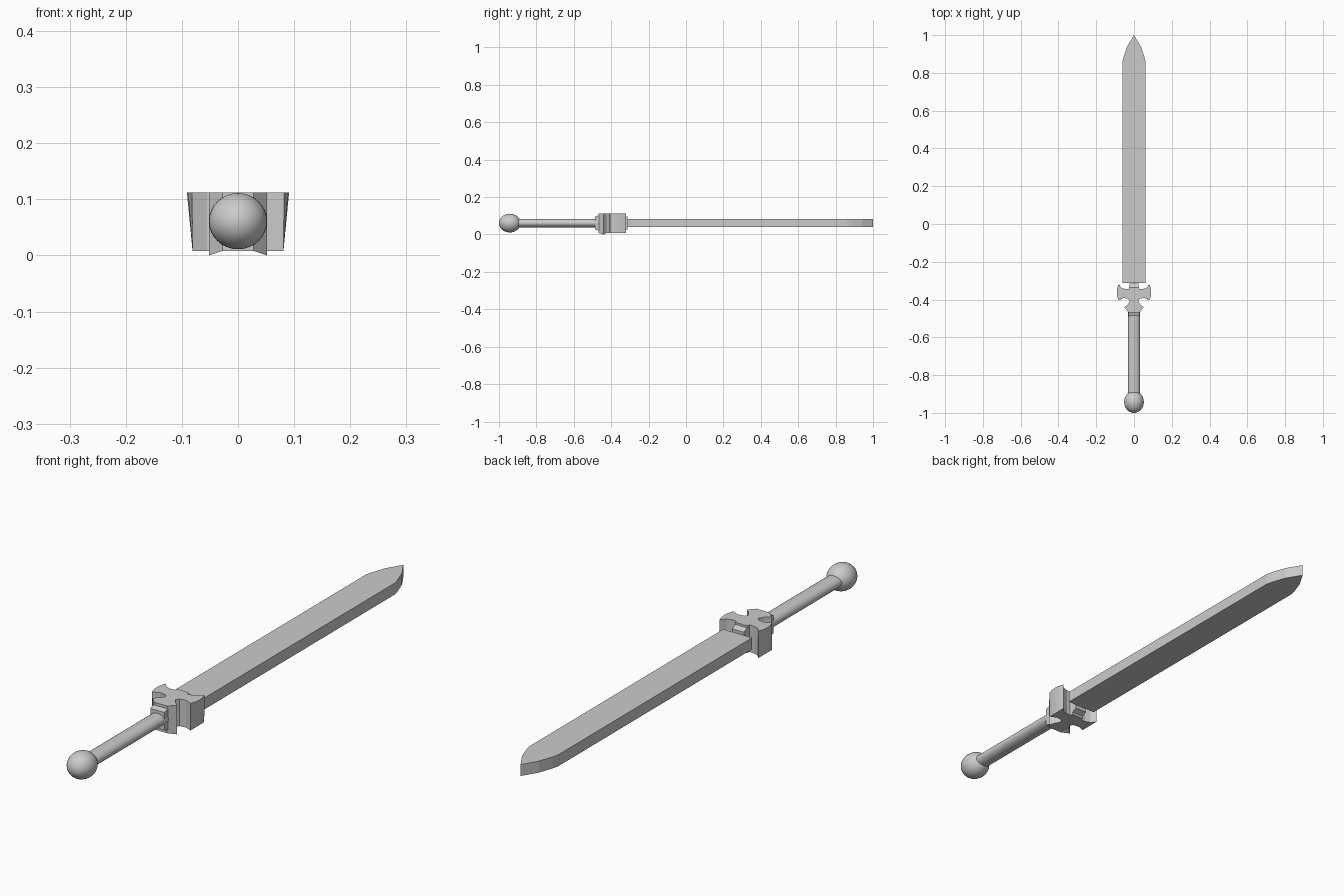
import bpy, bmesh, math
from mathutils import Matrix

cube = bpy.data.objects.get("Cube")
if cube:
    bpy.data.objects.remove(cube, do_unlink=True)

steel = bpy.data.materials.new("light_grey")
steel.use_nodes = True
GREY = (0.6, 0.6, 0.6, 1)
steel.diffuse_color = GREY
steel.node_tree.nodes["Principled BSDF"].inputs["Base Color"].default_value = GREY
MID = 0.061


def add_object(name, bm, smooth=False):
    bmesh.ops.recalc_face_normals(bm, faces=bm.faces)
    mesh = bpy.data.meshes.new(name)
    bm.to_mesh(mesh)
    bm.free()
    mesh.materials.append(steel)
    obj = bpy.data.objects.new(name, mesh)
    bpy.context.collection.objects.link(obj)
    if smooth:
        bpy.ops.object.select_all(action='DESELECT')
        bpy.context.view_layer.objects.active = obj
        obj.select_set(True)
        bpy.ops.object.shade_smooth_by_angle(angle=math.radians(40))
    return obj


def mirrored_prism(half, z0, z1):
    """Extrude an outline given by its +x half."""
    outline = half + [(-x, y) for x, y in reversed(half) if x > 0]
    bm = bmesh.new()
    face = bm.faces.new([bm.verts.new((x, y, z0)) for x, y in outline])
    top = bmesh.ops.extrude_face_region(bm, geom=[face])["geom"]
    for v in top:
        if isinstance(v, bmesh.types.BMVert):
            v.co.z = z1
    return bm


def collar(name, half_x, y_wide, y_narrow):
    """Block whose top and bottom slope in towards the grip or blade."""
    bm = bmesh.new()
    bmesh.ops.create_cube(bm, size=2)
    for v in bm.verts:
        wide = v.co.y < 0
        v.co = (v.co.x * half_x, y_wide if wide else y_narrow,
                MID + v.co.z * (0.05 if wide else 0.034))
    add_object(name, bm)


# Blade with a curved point
add_object("blade", mirrored_prism(
    [(0.061, -0.312), (0.061, 0.86), (0.055, 0.885), (0.036, 0.94), (0, 1)],
    0.04, 0.084))

# Cross shaped guard with flared arms
bm = mirrored_prism(
    [(0.028, -0.468), (0.052, -0.442), (0.032, -0.425), (0.022, -0.408),
     (0.03, -0.395), (0.055, -0.392), (0.082, -0.403), (0.089, -0.383),
     (0.091, -0.362), (0.089, -0.341), (0.082, -0.32), (0.066, -0.338),
     (0.045, -0.345), (0.028, -0.345), (0.025, -0.334)], 0.008, 0.112)
for v in bm.verts:
    if v.co.z < MID:
        v.co.x = max(-0.081, min(0.081, v.co.x))
        if v.co.y < -0.43 and abs(v.co.x) > 0.045:
            v.co.z = 0
bmesh.ops.triangulate(bm, faces=[f for f in bm.faces if len(f.verts) > 4])
add_object("guard", bm)
collar("grip_collar", 0.03, -0.44, -0.487)
collar("blade_collar", 0.025, -0.35, -0.314)

# Oval grip
bm = bmesh.new()
bmesh.ops.create_cone(bm, cap_ends=True, segments=24, radius1=1, radius2=1, depth=0.45,
                      matrix=Matrix.Rotation(math.pi / 2, 4, 'X'))
bmesh.ops.transform(bm, verts=bm.verts,
                    matrix=Matrix.Translation((0, -0.69, MID)) @ Matrix.Diagonal((0.032, 1, 0.023, 1)))
add_object("grip", bm, True)

# Round pommel
bm = bmesh.new()
bmesh.ops.create_uvsphere(bm, u_segments=32, v_segments=16, radius=1)
bmesh.ops.transform(bm, verts=bm.verts,
                    matrix=Matrix.Translation((0, -0.942, MID)) @ Matrix.Diagonal((0.052, 0.058, 0.05, 1)))
add_object("pommel", bm, True)
